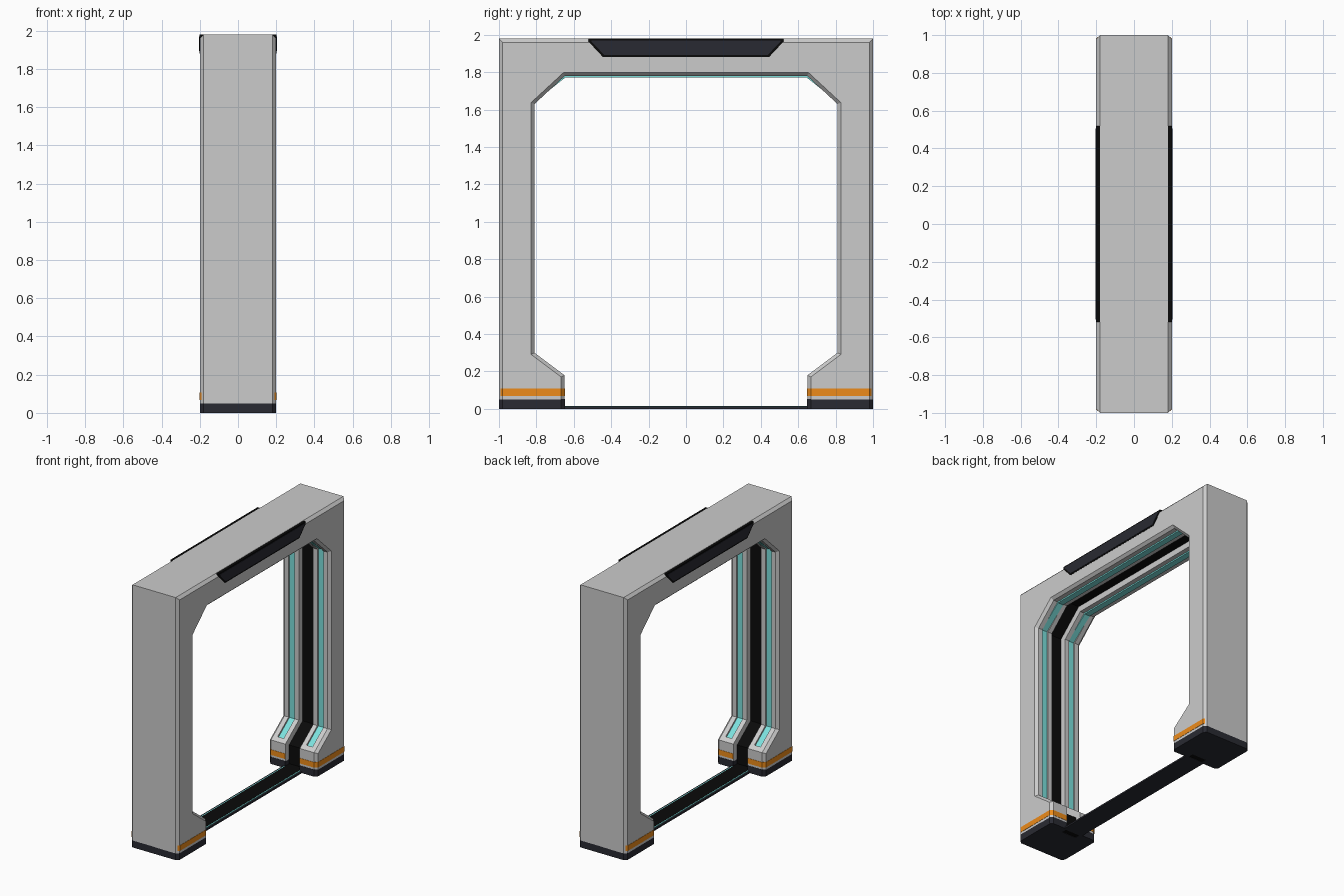
import bpy, bmesh
from mathutils import Vector

if "Cube" in bpy.data.objects:
    bpy.data.objects.remove(bpy.data.objects["Cube"])


def material(name, rgb):
    m = bpy.data.materials.new(name)
    m.diffuse_color = (*rgb, 1)
    m.use_nodes = True
    m.node_tree.nodes["Principled BSDF"].inputs["Base Color"].default_value = m.diffuse_color
    return m


DARK = material("dark_metal", (0.022, 0.023, 0.032))
BLACK = material("black_rubber", (0.003, 0.003, 0.003))
ORANGE = material("orange_paint", (0.85, 0.26, 0.01))
TEAL = material("teal_light", (0.2, 0.75, 0.72))


def finish(name, bm, mat=None):
    bmesh.ops.remove_doubles(bm, verts=bm.verts, dist=1e-5)
    bmesh.ops.recalc_face_normals(bm, faces=bm.faces)
    me = bpy.data.meshes.new(name)
    bm.to_mesh(me)
    bm.free()
    ob = bpy.data.objects.new(name, me)
    bpy.context.collection.objects.link(ob)
    if mat:
        me.materials.append(mat)
    return ob


def prism(name, pts, vec, mat=None):
    """Extrude a flat polygon of 3D points along vec."""
    bm = bmesh.new()
    f = bm.faces.new([bm.verts.new(p) for p in pts])
    r = bmesh.ops.extrude_face_region(bm, geom=[f], use_keep_orig=True)
    vs = [v for v in r["geom"] if isinstance(v, bmesh.types.BMVert)]
    bmesh.ops.translate(bm, verts=vs, vec=vec)
    return finish(name, bm, mat)


def box(name, x0, x1, y0, y1, z0, z1, mat):
    return prism(name, [(x0, y0, z0), (x1, y0, z0), (x1, y1, z0), (x0, y1, z0)],
                 (0, 0, z1 - z0), mat)


def arch(half):
    """Mirror a right-hand (y, z) path into a full arch."""
    return [Vector(p) for p in half] + [Vector((-y, z)) for y, z in reversed(half)]


def miters(path):
    """Outward mitred normals, pointing away from the opening."""
    segs = [(b - a).normalized() for a, b in zip(path, path[1:])]
    norms = [Vector((s.y, -s.x)) for s in segs]
    out = []
    for i in range(len(path)):
        a, b = norms[max(i - 1, 0)], norms[min(i, len(norms) - 1)]
        out.append((a + b) / (1 + a.dot(b)))
    return out


def sweep(name, section, mat=None, first=0):
    """Sweep a section of (path, offset function or number, x) along the arch."""
    bm = bmesh.new()
    rings = []
    for i in range(first, len(INNER) - first):
        ring = []
        for path, off, x in section:
            d = off(i) if callable(off) else off
            p = path[i] + miters(path)[i] * d
            ring.append(bm.verts.new((x, p.x, p.y)))
        rings.append(ring)
    n = len(section)
    for a, b in zip(rings, rings[1:]):
        for j in range(n):
            k = (j + 1) % n
            bm.faces.new((a[j], a[k], b[k], b[j]))
    bm.faces.new(rings[0])
    bm.faces.new(rings[-1])
    return finish(name, bm, mat)


# Opening and outer outlines of the portal
half = [(.65, .05), (.65, .18), (.68, .2025), (.681, .20325), (.81, .30), (.81, 1.63), (.648, 1.78)]
INNER = arch(half)
OUTER = arch([(1, z) for y, z in half[:-1]] + [(1, 1.98)])
LOW = arch([(.65, .005)] + half[1:])
N = len(INNER)


def groove(i):
    return 0.015 if 3 <= i <= N - 4 else 0


def light_front(i):
    return -0.008 if i in (6, N - 7) else 0.009


# Main frame with chamfered edges, light grooves and centre channel
side = [(OUTER, 0, .18), (OUTER, -.02, .2), (INNER, .018, .2), (INNER, 0, .18),
        (INNER, 0, .145), (INNER, groove, .145), (INNER, groove, .095),
        (INNER, 0, .095), (INNER, 0, .06), (INNER, .05, .06)]
sweep("frame", side + [(p, d, -x) for p, d, x in reversed(side)])

# Black lining of the centre channel
sweep("channel_lining", [(LOW, .045, -.06), (LOW, .045, .06), (LOW, .06, .06), (LOW, .06, -.06)], BLACK)

for s, tag in ((1, "right"), (-1, "left")):
    # Light strips in the side grooves
    sweep(f"light_strip_{tag}", [(INNER, light_front, s * .143), (INNER, light_front, s * .097),
                                 (INNER, .017, s * .097), (INNER, .017, s * .143)], TEAL, 3)
    # Header panel on each broad face
    border = [(.52, 1.979), (.52, 1.962), (.445, 1.882)]
    inset = [(.505, 1.970), (.505, 1.964), (.438, 1.893)]
    for name, prof, x, mat in (("header_panel_border", border, .201, BLACK),
                               ("header_panel", inset, .203, DARK)):
        prism(f"{name}_{tag}", [(s * .17, y, z) for y, z in arch(prof)], (s * (x - .17), 0, 0), mat)
    # Thin light line beside the threshold
    box(f"threshold_light_{tag}", s * .06, s * .067, -.66, .66, .005, .015, TEAL)

for t, tag in ((1, "back"), (-1, "front")):
    # Foot with a notch for the channel
    foot = [(.18, 1), (.2, .98), (.2, .668), (.182, .648), (.06, .648), (.06, .70)]
    foot += [(-x, y) for x, y in reversed(foot)]
    prism(f"foot_{tag}", [(x, t * y, 0) for x, y in foot], (0, 0, .052), DARK)
    # Orange bands wrapping the leg above the foot
    band = [(.191, .991), (.202, .98), (.202, .667), (.181, .648), (.06, .648),
            (.06, .66), (.17, .66), (.185, .68), (.185, .98)]
    for s, u in ((1, "right"), (-1, "left")):
        prism(f"orange_band_{tag}_{u}", [(s * x, t * y, .068) for x, y in band], (0, 0, .04), ORANGE)

# Threshold strip joining the feet
box("threshold_base", -.08, .08, -.66, .66, 0, .012, DARK)
box("threshold_top", -.06, .06, -.7, .7, .002, .016, BLACK)
